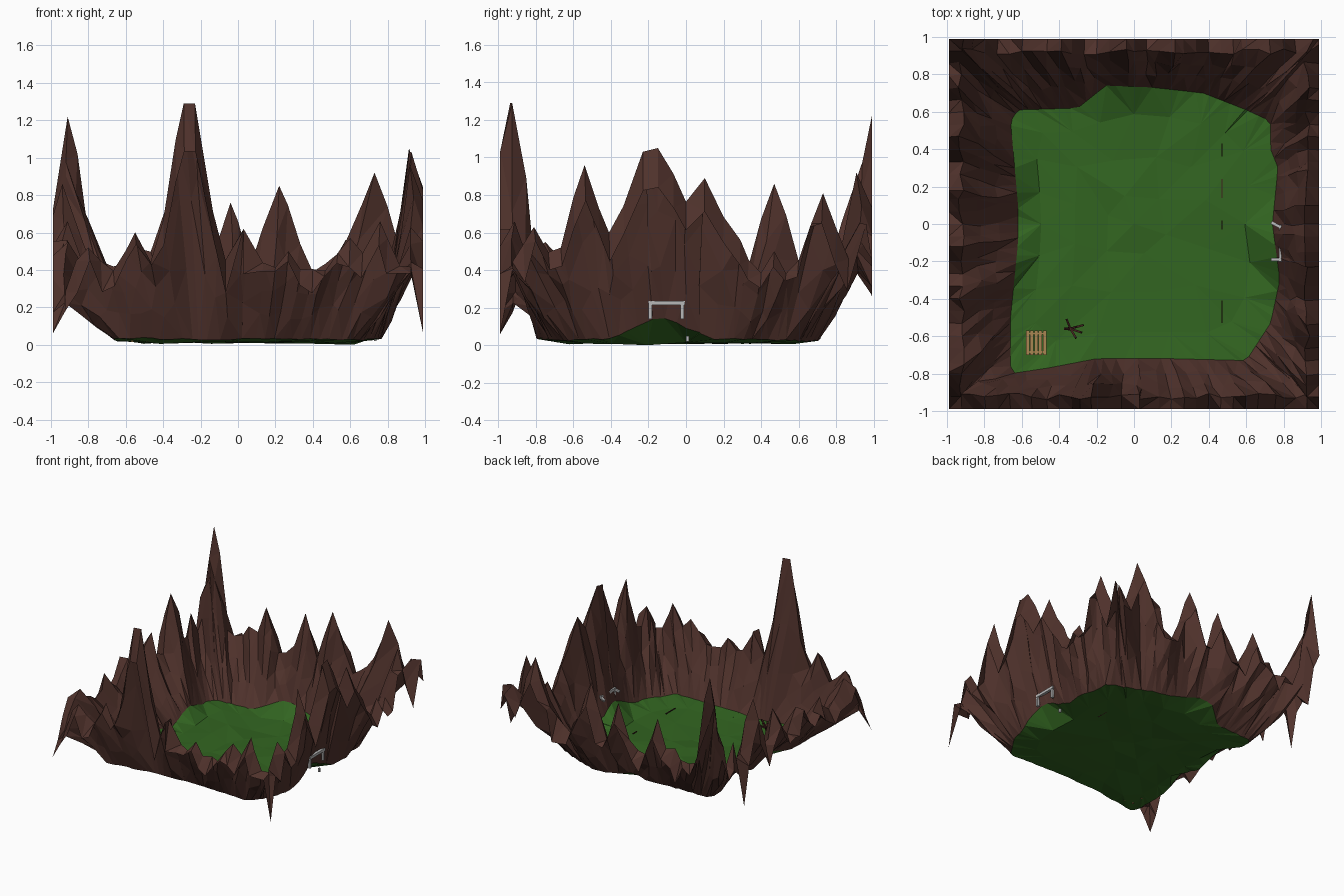
import bpy, bmesh, math, random
from mathutils import Vector

if "Cube" in bpy.data.objects:
    bpy.data.objects.remove(bpy.data.objects["Cube"])
random.seed(11)

def mat(name, c):
    m = bpy.data.materials.new(name)
    m.diffuse_color = (*c, 1)
    m.use_nodes = True
    m.node_tree.nodes["Principled BSDF"].inputs["Base Color"].default_value = m.diffuse_color
    return m

ROCK = mat("rock brown", (0.080, 0.032, 0.025))
GRASS = mat("grass green", (0.032, 0.130, 0.015))
GREY = mat("post grey", (0.48, 0.48, 0.48))
WOOD = mat("light wood", (0.40, 0.24, 0.085))
DARK = mat("dark bark", (0.05, 0.014, 0.012))

def make(name, bm, m):
    me = bpy.data.meshes.new(name)
    bm.to_mesh(me)
    bm.free()
    me.materials.append(m)
    ob = bpy.data.objects.new(name, me)
    bpy.context.collection.objects.link(ob)
    return ob

def beam(bm, a, b, w, h=None):
    """Box running from a to b."""
    a, b = Vector(a), Vector(b)
    d = b - a
    M = d.to_track_quat('Z', 'Y').to_matrix().to_4x4()
    M.translation = (a + b) / 2
    vs = bmesh.ops.create_cube(bm, size=1)["verts"]
    for v in vs:
        v.co = M @ Vector((v.co.x * w, v.co.y * (h or w), v.co.z * d.length))

# Peaks on each side: (position along side, height, half width)
PEAKS = {
    "front": [(-.8, .52, .12), (-.55, .6, .1), (-.29, 1.29, .15), (-.23, 1.29, .14), (.03, .62, .1),
              (.27, .5, .08), (.6, .57, .14), (.76, .66, .1)],
    "right": [(-.81, .63, .13), (-.54, .96, .16), (-.41, .6, .12), (-.23, 1.03, .2), (-.15, 1.05, .3), (.1, .89, .21),
              (.29, .56, .07), (.47, .5, .06), (.73, .81, .14), (.97, .65, .1)],
    "back": [(-.92, 1.22, .17), (-.55, .52, .08), (-.39, .72, .11), (-.04, .76, .12), (.22, .85, .16),
             (.58, .56, .1), (.73, .92, .17), (.97, .65, .1)],
    "left": [(-.75, .55, .12), (-.4, .54, .1), (-.12, .56, .1), (.18, .66, .11), (.47, .86, .15),
             (.73, .6, .08), (.98, .95, .14)],
}
def snap(side, a):
    """Move a column onto the nearest peak so tips stay sharp."""
    c = min((p[0] for p in PEAKS[side]), key=lambda v: abs(v - a))
    return c if abs(c - a) < .0375 and abs(a) < .97 else a

def ridge(side, a):
    z = .42 + random.uniform(-.04, .04)
    if side in ("front", "left"):                  # low front left corner
        z -= .2 * max(0, (-a - .82) / .18)
    for c, h, w in PEAKS[side]:
        d = abs(a - c) / w
        if d < 1:
            z = max(z, h - (h - .37) * d ** 1.25)
    return z

# Outline of the meadow
EDGE = [(-.66, -.8), (-.46, -.77), (-.2, -.72), (.2, -.72), (.6, -.73), (.73, -.53), (.78, -.3),
        (.74, 0), (.77, .3), (.73, .4), (.73, .55), (.6, .61), (.37, .7), (.1, .73), (-.15, .74),
        (-.3, .62), (-.62, .61), (-.66, .55), (-.62, .1), (-.62, -.1), (-.66, -.5)]
def hit(p):
    """Point where the ray from the centre to p crosses the meadow outline."""
    for i, q in enumerate(EDGE):
        a, b = Vector(q), Vector(EDGE[(i + 1) % len(EDGE)])
        e = b - a
        den = p.cross(e)
        if abs(den) < 1e-9:
            continue
        t, s = a.cross(e) / den, a.cross(p) / den
        if t > 0 and -1e-6 <= s <= 1 + 1e-6:
            return p * t
    return p * .7

def bump(p, x, y, r, h):
    return h * max(0, 1 - math.hypot(p.x - x, p.y - y) / r)

def ground(p):
    r = max(abs(p.x), abs(p.y))
    return (random.uniform(.006, .016) + .02 * max(0, r - .5) / .25 + bump(p, .8, -.13, .28, .13)
            + bump(p, -.05, .8, .3, .09) + bump(p, -.66, .25, .22, .08) + bump(p, -.66, -.2, .2, .07))

# Columns around the square: inner rim, slopes, ridge and outer edge
N = 30
cols, inner = [], []
for side, k in (("front", 0), ("right", 1), ("back", 2), ("left", 3)):
    for i in range(N):
        t = -1 + 2 * i / N
        along = snap(side, t if k < 2 else -t)
        p = Vector([(along, -1), (1, along), (along, 1), (-1, along)][k])
        q = hit(p)
        out = p * .99
        rid = p.copy()
        ax = k % 2                                 # axis that runs along this side
        rid[1 - ax] *= .925 + random.uniform(-.02, .015)
        rid[ax] = max(-.925, min(.925, rid[ax]))
        h = ridge(side, along)
        g = ground(q)
        f = .8 if h > .65 else random.uniform(.6, 1)
        edge = h * f
        if side == "back" and along < -.8:         # this spike peaks on the outer edge
            edge, h = h, h * .8
        dip = bump(p, -1, -1, .1, 1.2) + bump(p, 1, -1, .07, 1.2) + bump(p, -1, .68, .07, 1.3)
        edge -= (edge - .06) * min(1, dip)
        col = [Vector((q.x, q.y, g))]
        for s in (.36, .68):
            m = q.lerp(rid, s)
            j = .014
            z = g + (h - g) * s ** 1.15 * random.uniform(.87, 1.15)
            col.append(Vector((m.x + random.uniform(-j, j), m.y + random.uniform(-j, j), z)))
        col.append(Vector((rid.x, rid.y, h)))
        col.append(Vector((out.x, out.y, edge)))
        cols.append(col)
        inner.append(col[0])

bm = bmesh.new()
V = [[bm.verts.new(c) for c in col] for col in cols]
for i in range(len(V)):
    a, b = V[i], V[(i + 1) % len(V)]
    for k in range(len(a) - 1):
        bm.faces.new((a[k], a[k + 1], b[k + 1], b[k]))
bmesh.ops.recalc_face_normals(bm, faces=bm.faces)
if sum(f.normal.z for f in bm.faces) < 0:
    bmesh.ops.reverse_faces(bm, faces=bm.faces)
bmesh.ops.triangulate(bm, faces=bm.faces)
make("mountain_ring", bm, ROCK)

# Meadow floor in shrinking rings that meet the mountain rim
bm = bmesh.new()
rings = [[bm.verts.new(p) for p in inner]]
for s, step in ((.8, 5), (.5, 10), (.22, 20)):
    rings.append([bm.verts.new((p.x * s, p.y * s, random.uniform(.004, .024))) for p in inner[::step]])
centre = bm.verts.new((0, 0, .028))
for A, B in zip(rings, rings[1:]):
    r = len(A) // len(B)
    for j in range(len(B)):
        seg = [A[(j * r + i) % len(A)] for i in range(r + 1)]
        b0, b1 = B[j], B[(j + 1) % len(B)]
        for i in range(r):
            bm.faces.new((seg[i], seg[i + 1], b0 if i < r / 2 else b1))
        bm.faces.new((b0, seg[(r + 1) // 2], b1))
C = rings[-1]
for j in range(len(C)):
    bm.faces.new((C[j], C[(j + 1) % len(C)], centre))
low = min(v.co.z for v in bm.verts)
for v in bm.verts:
    if v.co.z == low:
        v.co.z = 0
make("meadow", bm, GRASS)

# Leaning goal frame
bm = bmesh.new()
beam(bm, (.785, -.2, .225), (.785, -.005, .225), .022)
for y0, y1 in ((-.19, -.19), (.008, -.02)):
    beam(bm, (.735, y0, .215), (.79, y1, .225), .016)
    beam(bm, (.785, y1, .14), (.785, y1, .23), .018)
beam(bm, (.733, .008, .02), (.733, .008, .05), .014)
make("goal_frame", bm, GREY)

# Slatted wooden stand
bm = bmesh.new()
for i in range(5):
    x = -.568 + .0225 * i
    beam(bm, (x, -.7, .06), (x, -.57, .06), .019, .008)
for y in (-.685, -.585):
    beam(bm, (-.578, y, .05), (-.47, y, .05), .012)
    for x in (-.565, -.485):
        beam(bm, (x, y, .015), (x, y, .05), .012)
make("slatted_stand", bm, WOOD)

# Dead tree with bare branches
bm = bmesh.new()
beam(bm, (-.345, -.56, .01), (-.34, -.56, .08), .018)
for dx, dy, z in ((-.02, .05, .09), (.03, .01, .1), (.07, .02, .08), (.03, -.05, .09), (-.03, .0, .11), (.06, -.02, .11)):
    beam(bm, (-.34, -.56, .06), (-.34 + dx, -.56 + dy, z), .011)
make("dead_tree", bm, DARK)

# Low thin rails just poking out of the grass
bm = bmesh.new()
for y0, y1 in ((.36, .43), (.14, .24), (-.03, .02), (-.53, -.41)):
    beam(bm, (.47, y0, .02), (.47, y1, .02), .006, .006)
make("sunken_rails", bm, DARK)
